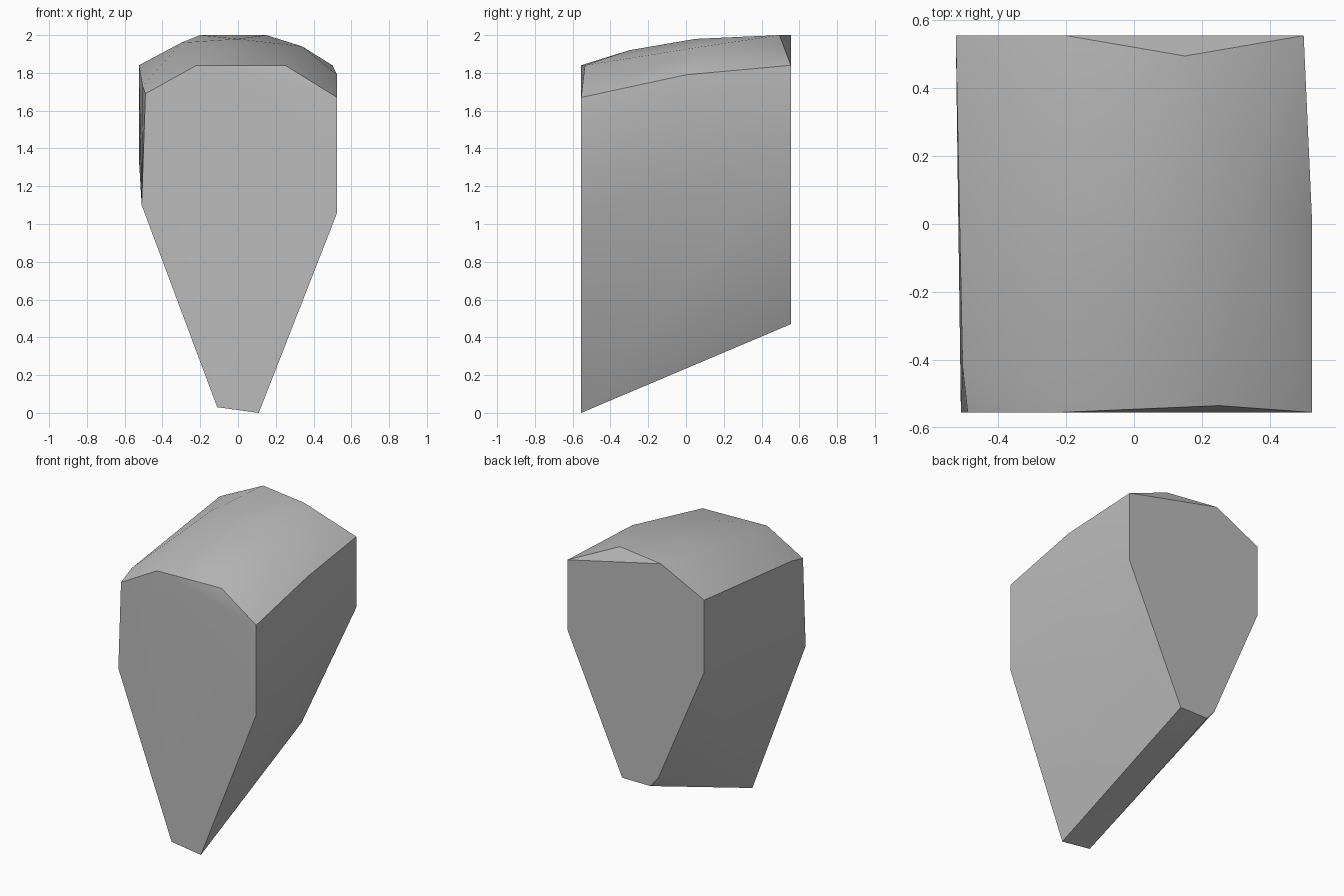
import bpy
import bmesh
from math import radians

# Remove the default cube
default_cube = bpy.data.objects.get("Cube")
if default_cube:
    bpy.data.objects.remove(default_cube, do_unlink=True)


def make_material(name, colour):
    material = bpy.data.materials.new(name)
    material.use_nodes = True
    material.diffuse_color = colour
    shader = material.node_tree.nodes["Principled BSDF"]
    shader.inputs["Base Color"].default_value = colour
    shader.inputs["Roughness"].default_value = 0.9
    return material


def hewn_block(name, points, material):
    """Wrap a convex, faceted stone around the given corner points."""
    bm = bmesh.new()
    corners = [bm.verts.new(point) for point in points]
    hull = bmesh.ops.convex_hull(bm, input=corners)
    spare = set(hull["geom_interior"]) | set(hull["geom_unused"])
    bmesh.ops.delete(
        bm,
        geom=[v for v in spare if isinstance(v, bmesh.types.BMVert)],
        context="VERTS",
    )
    # Merge the triangles of each flat side
    bmesh.ops.dissolve_limit(
        bm, angle_limit=radians(1), verts=bm.verts[:], edges=bm.edges[:]
    )
    bmesh.ops.recalc_face_normals(bm, faces=bm.faces[:])
    mesh = bpy.data.meshes.new(name)
    bm.to_mesh(mesh)
    bm.free()
    mesh.materials.append(material)
    stone = bpy.data.objects.new(name, mesh)
    bpy.context.collection.objects.link(stone)
    return stone


front, back = -0.555, 0.555

# Tapered front outline, as x and z
front_outline = [
    (-0.11, 0.03), (0.11, 0), (0.525, 1.06), (0.525, 1.67),
    (-0.22, 1.84), (-0.49, 1.69), (-0.51, 1.1),
]
# Taller back outline with a raised foot
back_outline = [
    (-0.18, 0.54), (-0.12, 0.47), (0.09, 0.47), (0.5, 1.36),
    (0.5, 1.84), (-0.2, 2), (-0.525, 1.84), (-0.525, 1.35),
]
# Rounded crown and chipped corners between the two ends
crown = [
    (0.25, -0.535, 1.84), (-0.505, -0.42, 1.73), (0, -0.3, 1.92),
    (0, 0.05, 1.98), (-0.3, 0.13, 1.96), (0.34, 0.09, 1.94),
    (0.525, 0, 1.79), (0.15, 0.495, 2),
]

points = [(x, front, z) for x, z in front_outline]
points += [(x, back, z) for x, z in back_outline]
points += crown

stone_grey = make_material("stone grey", (0.5, 0.5, 0.5, 1))
keystone = hewn_block("keystone_block", points, stone_grey)

# Soft crown and flanks, crisp rims
bpy.ops.object.select_all(action="DESELECT")
keystone.select_set(True)
bpy.context.view_layer.objects.active = keystone
bpy.ops.object.shade_smooth_by_angle(angle=radians(30))
